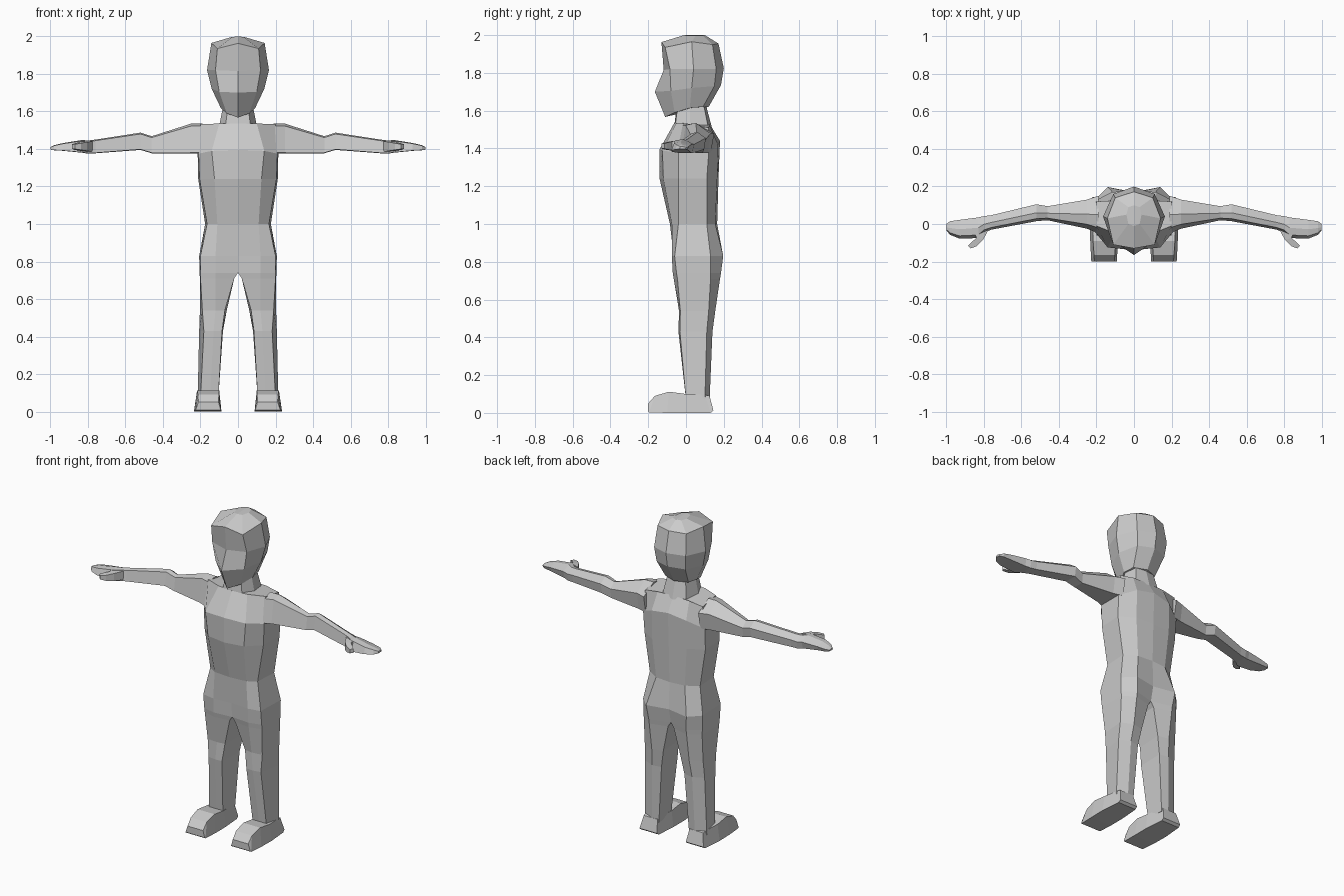
import bpy, bmesh

skin = bpy.data.materials.new("plain grey")
skin.diffuse_color = (0.6, 0.6, 0.6, 1)


def loft(name, rings, closed=True, caps=(True, True)):
    """Skin rings of points for the +x half; a mirror makes the other half."""
    bm = bmesh.new()
    rows = [[bm.verts.new(p) for p in ring] for ring in rings]
    n = len(rows[0])
    for a, b in zip(rows, rows[1:]):
        for i in range(n if closed else n - 1):
            j = (i + 1) % n
            bm.faces.new((a[i], a[j], b[j], b[i]))
    for use, row in zip(caps, (rows[0], rows[-1])):
        if use:
            bm.faces.new(row)
    bmesh.ops.recalc_face_normals(bm, faces=bm.faces)
    # an open half shell must face away from its own middle
    if not closed:
        f = max(bm.faces, key=lambda f: f.calc_center_median().x)
        if f.normal.x < 0:
            bmesh.ops.reverse_faces(bm, faces=bm.faces)
    me = bpy.data.meshes.new(name)
    bm.to_mesh(me)
    bm.free()
    me.materials.append(skin)
    ob = bpy.data.objects.new(name, me)
    bpy.context.collection.objects.link(ob)
    mod = ob.modifiers.new("Mirror", 'MIRROR')
    mod.use_clip = True
    return ob


def level(z, *pts):
    return [(x, y, z) for x, y in pts]


# Torso: half rings from front centre round to back centre
hip = level(.74, (0, -.06), (.12, -.07), (.2, -.05), (.205, .13), (.13, .185), (0, .15))
loft("torso", [
    hip,
    level(.83, (0, -.065), (.12, -.075), (.2, -.06), (.207, .13), (.14, .197), (0, .17)),
    level(1.0, (0, -.085), (.11, -.075), (.165, -.04), (.175, .11), (.1, .155), (0, .165)),
    level(1.24, (0, -.14), (.125, -.12), (.205, -.04), (.212, .11), (.12, .165), (0, .172)),
    [(0, -.14, 1.395), (.14, -.125, 1.39), (.21, -.04, 1.375),
     (.215, .12, 1.375), (.12, .17, 1.42), (0, .18, 1.44)],
    [(0, -.062, 1.535), (.1, -.05, 1.535), (.2, -.01, 1.533),
     (.2, .12, 1.51), (.11, .125, 1.525), (0, .125, 1.53)],
], closed=False, caps=(False, True))

# Legs: continue from the hip ring
loft("leg", [
    hip,
    level(.71, (.02, -.055), (.12, -.065), (.2, -.045), (.203, .13), (.13, .18), (.02, .15)),
    level(.54, (.07, -.03), (.12, -.037), (.19, -.03), (.203, .12), (.13, .155), (.06, .14)),
    level(.43, (.085, -.038), (.13, -.04), (.182, -.032), (.207, .11), (.14, .14), (.08, .13)),
    level(.07, (.105, 0), (.15, 0), (.2, 0), (.215, .1), (.15, .125), (.105, .12)),
], caps=(False, True))


# Feet: cross-sections from heel to toe
def foot_ring(yb, yt, x0, x1, zb, zt):
    return [(x0, yb, zb), (x1, yb, zb), (x1 - .015, yt, zt), (x0 + .012, yt, zt)]


loft("foot", [
    foot_ring(.145, .125, .1, .222, .012, .09),
    foot_ring(.13, .1, .098, .224, 0, .095),
    foot_ring(0, 0, .088, .235, 0, .1),
    foot_ring(-.1, -.09, .088, .233, 0, .112),
    foot_ring(-.195, -.165, .09, .228, .003, .09),
    foot_ring(-.2, -.2, .092, .226, .008, .05),
])


# Arms and flat mitten hands: cross-sections along x
def arm_ring(x, y0, y1, zb, zt):
    w, h = y1 - y0, zt - zb
    return [(x, y0, zb + .03 * h), (x, y0 + .15 * w, zt - .08 * h), (x, y0 + .5 * w, zt),
            (x, y1, zt - .35 * h), (x, y1 - .1 * w, zb)]


loft("arm", [arm_ring(*s) for s in (
    (.19, -.05, .15, 1.375, 1.535), (.25, -.025, .13, 1.375, 1.535),
    (.46, .02, .095, 1.377, 1.468), (.52, .015, .105, 1.395, 1.487),
    (.76, -.03, .047, 1.377, 1.45))], caps=(True, False))
loft("hand", [arm_ring(*s) for s in (
    (.76, -.03, .047, 1.377, 1.45), (.80, -.045, .042, 1.375, 1.445),
    (.83, -.075, .035, 1.38, 1.448), (.93, -.078, .022, 1.39, 1.432),
    (.98, -.058, .015, 1.393, 1.42), (1.0, -.035, 0, 1.397, 1.41))], caps=(False, True))


# Thumbs: short bent block
def thumb_ring(x0, y0, x1, y1, zb, zt):
    return [(x0, y0, zb), (x1, y1, zb), (x1, y1, zt), (x0, y0, zt)]


loft("thumb", [
    thumb_ring(.775, -.03, .845, -.06, 1.385, 1.44),
    thumb_ring(.805, -.085, .84, -.075, 1.39, 1.437),
    thumb_ring(.838, -.118, .87, -.1, 1.395, 1.43),
    thumb_ring(.87, -.13, .885, -.115, 1.4, 1.425),
])

# Neck: half rings
loft("neck", [
    level(1.5, (0, -.065), (.07, -.06), (.105, .02), (.085, .12), (0, .14)),
    level(1.65, (0, -.045), (.05, -.04), (.075, .02), (.06, .09), (0, .1)),
], closed=False, caps=(False, False))

# Head: half rings from jaw to crown
loft("head", [
    [(0, -.11, 1.567), (.06, -.06, 1.59), (.09, .02, 1.615), (.08, .09, 1.62), (0, .12, 1.62)],
    [(0, -.165, 1.7), (.1, -.08, 1.705), (.14, .03, 1.72), (.1, .15, 1.73), (0, .185, 1.735)],
    [(0, -.118, 1.815), (.12, -.085, 1.82), (.165, .04, 1.82), (.11, .16, 1.82), (0, .2, 1.825)],
    [(0, -.13, 1.963), (.11, -.11, 1.935), (.142, .03, 1.965), (.1, .14, 1.95), (0, .172, 1.955)],
    [(0, -.01, 2), (.03, .0, 1.997), (.04, .05, 1.995), (.03, .09, 1.997), (0, .1, 2)],
], closed=False)
